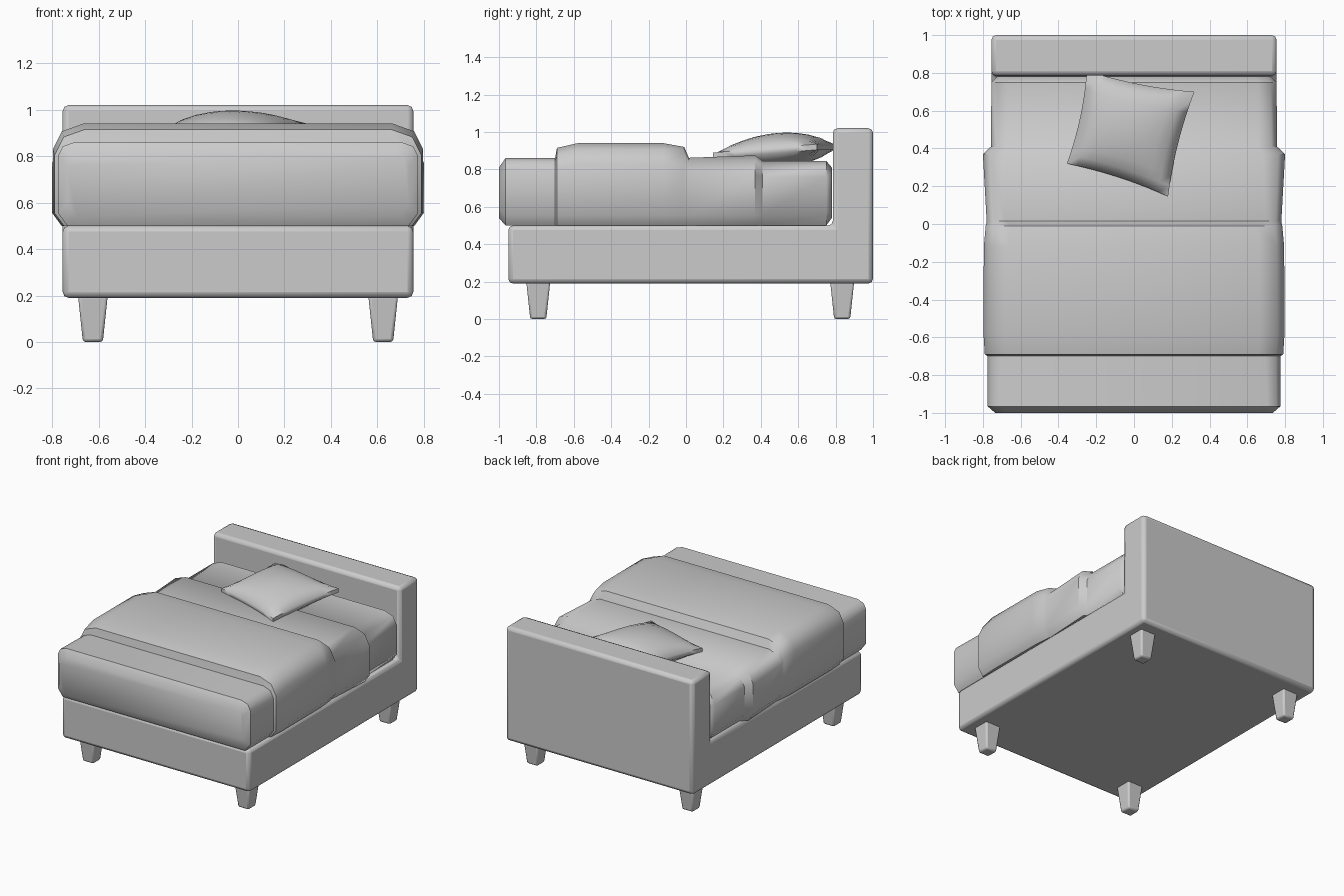
import bpy, bmesh, math
from mathutils import Vector

if "Cube" in bpy.data.objects:
    bpy.data.objects.remove(bpy.data.objects["Cube"])


def make(name, verts, faces, bevel=0.0, segs=2, angle=40):
    me = bpy.data.meshes.new(name)
    me.from_pydata(verts, [], faces)
    bm = bmesh.new()
    bm.from_mesh(me)
    bmesh.ops.recalc_face_normals(bm, faces=bm.faces)
    bm.to_mesh(me)
    bm.free()
    ob = bpy.data.objects.new(name, me)
    bpy.context.collection.objects.link(ob)
    bpy.ops.object.select_all(action='DESELECT')
    bpy.context.view_layer.objects.active = ob
    ob.select_set(True)
    bpy.ops.object.shade_smooth_by_angle(angle=math.radians(angle))
    if bevel:
        m = ob.modifiers.new("bevel", 'BEVEL')
        m.width, m.segments = bevel, segs
        m.limit_method = 'ANGLE'
    return ob


def loft(name, rings, **kw):
    n = len(rings[0])
    verts = [p for r in rings for p in r]
    faces = [(k*n + i, k*n + (i+1) % n, (k+1)*n + (i+1) % n, (k+1)*n + i)
             for k in range(len(rings) - 1) for i in range(n)]
    faces += [tuple(range(n)), tuple(range(len(verts) - n, len(verts)))]
    return make(name, verts, faces, **kw)


# Frame: L-shaped side profile (base and headboard) extruded across x
prof = [(-0.95, 0.19), (1.0, 0.19), (1.0, 1.02), (0.785, 1.02), (0.785, 0.5), (-0.95, 0.5)]
loft("base_and_headboard", [[(x, y, z) for y, z in prof] for x in (-0.755, 0.755)], bevel=0.025)

# Tapered square legs
for sx, side in ((-1, "left"), (1, "right")):
    for cy, end in ((-0.79, "front"), (0.835, "back")):
        rings = [[(sx*0.625 + a*h, cy + b*h, z) for a, b in ((-1, -1), (1, -1), (1, 1), (-1, 1))]
                 for h, z in ((0.043, 0), (0.064, 0.2))]
        loft(f"{end}_{side}_leg", rings, bevel=0.012)

# Mattress with sheet and folded blanket: y, half width, bottom, top, corner size
sections = [
    (-1.0, 0.735, 0.54, 0.81, 0.06), (-0.965, 0.775, 0.5, 0.86, 0.07),
    (-0.70, 0.775, 0.5, 0.86, 0.08), (-0.69, 0.79, 0.5, 0.915, 0.13),
    (-0.58, 0.797, 0.5, 0.94, 0.13), (-0.12, 0.795, 0.5, 0.94, 0.13),
    (-0.01, 0.785, 0.5, 0.92, 0.13), (0.015, 0.78, 0.5, 0.862, 0.10),
    (0.37, 0.80, 0.5, 0.875, 0.12), (0.41, 0.757, 0.5, 0.845, 0.10),
    (0.75, 0.755, 0.5, 0.845, 0.10), (0.78, 0.725, 0.54, 0.81, 0.08)]
rings = []
for y, w, b, t, c in sections:
    half = [(w - 0.04, b), (w, b + 0.055), (w, t - 0.85*c), (w - 0.3*c, t - 0.25*c), (w - c, t)]
    rings.append([(x, y, z) for x, z in half] + [(-x, y, z) for x, z in reversed(half)])
loft("mattress_and_blanket", rings, angle=45)

# Pillow: puffed grid between four corners, edges pinched in
A, B, C, D = (Vector(p) for p in ((-0.355, 0.32, 0.885), (0.18, 0.145, 0.875),
                                  (0.32, 0.70, 0.92), (-0.25, 0.81, 0.92)))
N = 10
verts, faces = [], []
for s in (1, -1):
    for j in range(N + 1):
        for i in range(N + 1):
            u, v = 2*i/N - 1, 2*j/N - 1
            pu, pv = u*(1 - 0.06*(1 - v*v)), v*(1 - 0.06*(1 - u*u))
            a, b = (pu + 1)/2, (pv + 1)/2
            p = A.lerp(B, a).lerp(D.lerp(C, a), b)
            p.z += s*(0.015 + 0.08*((1 - u*u)*(1 - v*v))**0.6)
            verts.append(p[:])
M = (N + 1)**2
for o in (0, M):
    for j in range(N):
        for i in range(N):
            k = o + j*(N + 1) + i
            faces.append((k, k + 1, k + N + 2, k + N + 1))
rim = ([i for i in range(N)] + [j*(N + 1) + N for j in range(N)]
       + [N*(N + 1) + N - i for i in range(N)] + [(N - j)*(N + 1) for j in range(N)])
for k, r in enumerate(rim):
    q = rim[(k + 1) % len(rim)]
    faces.append((r, q, q + M, r + M))
make("pillow", verts, faces, angle=60)
